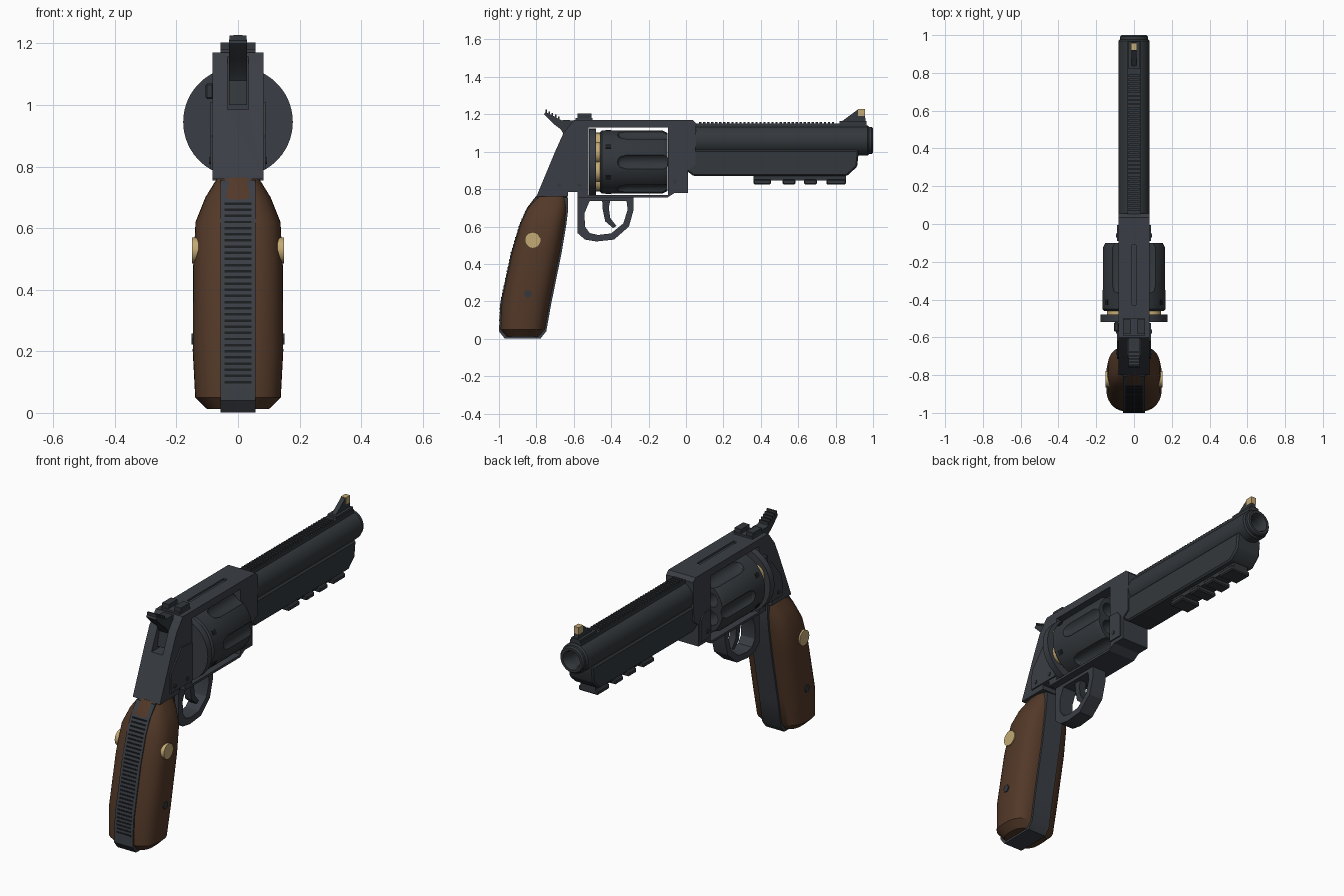
import bpy, bmesh, math
from mathutils import Matrix, Vector

cube = bpy.data.objects.get("Cube")
if cube:
    bpy.data.objects.remove(cube)


def material(name, rgb):
    m = bpy.data.materials.new(name)
    m.use_nodes = True
    m.diffuse_color = (*rgb, 1)
    m.node_tree.nodes["Principled BSDF"].inputs["Base Color"].default_value = (*rgb, 1)
    return m


FRAME = material("blued steel", (0.042, 0.048, 0.058))
STEEL = material("barrel steel", (0.033, 0.039, 0.045))
DARK = material("dark recess", (0.012, 0.013, 0.015))
WOOD = material("walnut", (0.085, 0.04, 0.021))
BRASS = material("brass", (0.55, 0.4, 0.18))


def finish(name, bm, mat, bevel=0.0):
    bmesh.ops.recalc_face_normals(bm, faces=bm.faces)
    if bevel:
        bmesh.ops.bevel(bm, geom=bm.edges[:], offset=bevel, segments=1, affect='EDGES')
    me = bpy.data.meshes.new(name)
    bm.to_mesh(me)
    bm.free()
    me.materials.append(mat)
    smooth(me)
    ob = bpy.data.objects.new(name, me)
    bpy.context.collection.objects.link(ob)
    return ob


def smooth(me):
    me.polygons.foreach_set("use_smooth", [True] * len(me.polygons))
    me.set_sharp_from_angle(angle=math.radians(32))


def prism(name, pts, half, mat, bevel=0.0, x=0.0):
    """Side profile (y, z) extruded across x."""
    bm = bmesh.new()
    face = bm.faces.new([bm.verts.new((x - half, y, z)) for y, z in pts])
    ext = bmesh.ops.extrude_face_region(bm, geom=[face])
    moved = [v for v in ext["geom"] if isinstance(v, bmesh.types.BMVert)]
    bmesh.ops.translate(bm, verts=moved, vec=(2 * half, 0, 0))
    return finish(name, bm, mat, bevel)


def box(name, y0, y1, z0, z1, half, mat, bevel=0.0, x=0.0):
    return prism(name, [(y0, z0), (y1, z0), (y1, z1), (y0, z1)], half, mat, bevel, x)


def loft(name, rings, mat, closed=False):
    """Skin a list of point rings, capped unless it closes on itself."""
    bm = bmesh.new()
    vs = [[bm.verts.new(p) for p in r] for r in rings]
    n = len(vs[0])
    pairs = list(zip(vs, vs[1:])) + ([(vs[-1], vs[0])] if closed else [])
    for a, b in pairs:
        for i in range(n):
            bm.faces.new((a[i], a[(i + 1) % n], b[(i + 1) % n], b[i]))
    if not closed:
        bm.faces.new(vs[0])
        bm.faces.new(vs[-1])
    return finish(name, bm, mat)


def lathe(name, profile, mat, x=0.0, z=0.0, closed=False, n=40):
    """Turn (y, radius) points round an axis parallel to y."""
    turn = [2 * math.pi * i / n for i in range(n)]
    rings = [[(x + r * math.cos(t), y, z + r * math.sin(t)) for t in turn] for y, r in profile]
    return loft(name, rings, mat, closed)


def pin(name, x, y, z, r, depth, mat, n=16):
    """Short round stud along x."""
    bm = bmesh.new()
    bmesh.ops.create_cone(bm, cap_ends=True, segments=n, radius1=r, radius2=r, depth=depth,
                          matrix=Matrix.Translation((x, y, z)) @ Matrix.Rotation(math.pi / 2, 4, 'Y'))
    return finish(name, bm, mat)


def cut(ob, cutters):
    for c in cutters:
        mod = ob.modifiers.new("cut", 'BOOLEAN')
        mod.object, mod.operation, mod.solver = c, 'DIFFERENCE', 'EXACT'
    bpy.context.view_layer.update()
    me = bpy.data.meshes.new_from_object(ob.evaluated_get(bpy.context.evaluated_depsgraph_get()))
    ob.modifiers.clear()
    ob.data = me
    smooth(me)
    for c in cutters:
        bpy.data.objects.remove(c)


# Frame with cylinder window, hammer slot and top groove
frame = prism("frame", [(-0.8, 0.76), (-0.63, 0.76), (-0.63, 0.785), (-0.58, 0.785), (-0.58, 0.755),
                        (-0.1, 0.755), (-0.06, 0.78), (0.01, 0.78), (0.01, 0.9), (0.05, 0.93),
                        (0.055, 1.15), (0.035, 1.17), (-0.6, 1.17), (-0.655, 1.1), (-0.7, 1.0)],
              0.083, FRAME)
cut(frame, [box("window_cutter", -0.52, -0.095, 0.768, 1.13, 0.2, FRAME),
            box("slot_cutter", -0.8, -0.61, 0.985, 1.3, 0.034, FRAME),
            box("groove_cutter", -0.43, -0.11, 1.16, 1.2, 0.011, FRAME)])
for s in (1, -1):
    prism("side_plate", [(-0.715, 0.79), (-0.71, 0.9), (-0.62, 1.01), (-0.525, 1.0), (-0.525, 0.79)],
          0.004, FRAME, x=s * 0.086)
    prism("crane_plate", [(-0.09, 0.8), (-0.09, 0.95), (-0.03, 0.95), (-0.005, 0.92), (-0.005, 0.8)],
          0.004, FRAME, x=s * 0.086)
    for y, z in ((-0.68, 0.82), (-0.57, 0.82), (-0.06, 0.84)):
        pin("frame_screw", s * 0.09, y, z, 0.011, 0.008, STEEL)
box("cylinder_latch", -0.57, -0.52, 1.02, 1.07, 0.013, STEEL, 0.005, x=-0.092)

# Cylinder with flutes, chambers and stop notches
CZ = 0.945
drum = lathe("cylinder", [(-0.46, 0.158), (-0.45, 0.168), (-0.125, 0.168), (-0.1, 0.155)], STEEL, z=CZ, n=60)
cutters = []
for i in range(6):
    a = math.radians(60 * i)
    b = a + math.radians(30)
    cutters.append(lathe("flute_cutter", [(-0.375, 0.012), (-0.355, 0.036), (-0.32, 0.046), (0, 0.046)], STEEL,
                         0.19 * math.cos(a), CZ + 0.19 * math.sin(a), n=24))
    cx, cz = 0.1 * math.cos(b), CZ + 0.1 * math.sin(b)
    cutters.append(lathe("chamber_cutter", [(-0.38, 0.038), (0, 0.038)], STEEL, cx, cz, n=20))
    lathe("cartridge_rim", [(-0.48, 0.057), (-0.458, 0.057)], BRASS, cx, cz, n=20)
    notch = box("stop_notch", -0.43, -0.4, -0.012, 0.012, 0.003, DARK)
    notch.matrix_world = Matrix.Translation((0, 0, CZ)) @ Matrix.Rotation(-b, 4, 'Y') \
        @ Matrix.Translation((0.167, 0, 0))
cut(drum, cutters)
lathe("recoil_shield", [(-0.518, 0.178), (-0.48, 0.178)], FRAME, z=CZ, n=60)
lathe("cylinder_axle", [(-0.5, 0.025), (-0.08, 0.025)], STEEL, z=CZ, n=16)

# Barrel, crown, underlug and top rib
BZ = 1.06
lathe("barrel", [(0.03, 0.045), (0.03, 0.081), (0.97, 0.081), (0.978, 0.074), (0.978, 0.045)],
      STEEL, z=BZ, closed=True)
lathe("muzzle_crown", [(0.9, 0.047), (0.9, 0.073), (0.992, 0.073), (1.0, 0.066), (1.0, 0.052), (0.985, 0.044)],
      STEEL, z=BZ, closed=True)
lathe("bore", [(0.8, 0.05), (0.81, 0.05)], DARK, z=BZ, n=24)
prism("underlug", [(0.0, 0.9), (0.04, 0.87), (0.86, 0.87), (0.915, 0.92), (0.925, 1.01), (0.0, 1.01)],
      0.076, STEEL, 0.008)
box("top_rib", 0.04, 0.965, 1.12, 1.152, 0.034, STEEL)
for i in range(34):
    y = 0.07 + 0.0215 * i
    box("rib_serration", y, y + 0.012, 1.15, 1.16, 0.028, STEEL)

# Accessory rail
box("rail_base", 0.36, 0.855, 0.846, 0.875, 0.045, STEEL)
for y0, y1 in ((0.36, 0.455), (0.515, 0.585), (0.63, 0.7), (0.75, 0.855)):
    prism("rail_tooth", [(y0, 0.825), (y1, 0.825), (y1, 0.852), (y0, 0.852)], 0.06, STEEL, 0.006)

# Sights
box("front_sight_base", 0.82, 0.965, 1.15, 1.165, 0.028, STEEL)
prism("front_sight", [(0.83, 1.16), (0.918, 1.225), (0.955, 1.225), (0.96, 1.16)], 0.013, STEEL)
box("sight_insert", 0.92, 0.958, 1.19, 1.228, 0.015, BRASS)
box("rear_sight_base", -0.59, -0.5, 1.165, 1.18, 0.057, FRAME)
for s in (1, -1):
    box("rear_sight_leaf", -0.58, -0.505, 1.175, 1.203, 0.02, STEEL, x=s * 0.037)

# Hammer with stepped thumb spur
prism("hammer", [(-0.6, 1.0), (-0.6, 1.165), (-0.63, 1.17), (-0.665, 1.168), (-0.75, 1.212), (-0.76, 1.2),
                 (-0.71, 1.15), (-0.67, 1.12), (-0.645, 1.08), (-0.66, 1.0)], 0.03, STEEL)
for i in range(5):
    y, z = -0.752 + 0.017 * i, 1.205 - 0.009 * i
    box("spur_ridge", y, y + 0.008, z, z + 0.02, 0.028, STEEL)

# Trigger and guard
guard = prism("trigger_guard", [(-0.58, 0.76), (-0.58, 0.565), (-0.54, 0.53), (-0.48, 0.52), (-0.385, 0.53),
                                (-0.305, 0.6), (-0.28, 0.69), (-0.28, 0.76)], 0.042, FRAME)
cut(guard, [prism("guard_cutter", [(-0.515, 0.737), (-0.543, 0.67), (-0.54, 0.6), (-0.515, 0.565), (-0.47, 0.555),
                                   (-0.4, 0.563), (-0.335, 0.617), (-0.312, 0.69), (-0.318, 0.737)], 0.1, FRAME)])
prism("trigger", [(-0.45, 0.765), (-0.4, 0.765), (-0.413, 0.7), (-0.405, 0.645), (-0.372, 0.603),
                  (-0.39, 0.592), (-0.432, 0.628), (-0.445, 0.69)], 0.02, STEEL)

# Grip: metal core between rounded wooden scales; rows are z, back, front, half width
ROWS = [(0.765, -0.8, -0.635, 0.066), (0.7, -0.85, -0.635, 0.106), (0.62, -0.885, -0.645, 0.138),
        (0.47, -0.93, -0.67, 0.146), (0.2, -0.988, -0.725, 0.147), (0.05, -0.995, -0.752, 0.139),
        (0.012, -0.965, -0.782, 0.1)]


def power(v, e):
    return math.copysign(abs(v) ** e, v)


scales = []
for z, back, front, w in ROWS:
    mid, deep = (back + front) / 2, (front - back) / 2
    turn = [2 * math.pi * i / 40 for i in range(40)]
    scales.append([(w * power(math.cos(t), 0.72), mid + deep * power(math.sin(t), 0.72), z) for t in turn])
loft("grip_scales", scales, WOOD)
prism("grip_core", [(b - 0.005, z - 0.01) for z, b, f, w in ROWS]
      + [(f + 0.005, z - 0.01) for z, b, f, w in reversed(ROWS)], 0.057, FRAME)


def back_at(z):
    for (z1, b1, *_), (z0, b0, *_) in zip(ROWS, ROWS[1:]):
        if z0 <= z <= z1:
            return b0 + (b1 - b0) * (z - z0) / (z1 - z0)


for i in range(30):
    z = 0.1 + 0.02 * i
    y = back_at(z + 0.01)
    box("backstrap_groove", y - 0.007, y + 0.002, z - 0.004, z + 0.004, 0.044, DARK)
for s in (1, -1):
    pin("grip_medallion", s * 0.137, -0.82, 0.528, 0.042, 0.026, BRASS, 24)
    pin("grip_bolt", s * 0.142, -0.845, 0.24, 0.021, 0.018, STEEL, 6)
